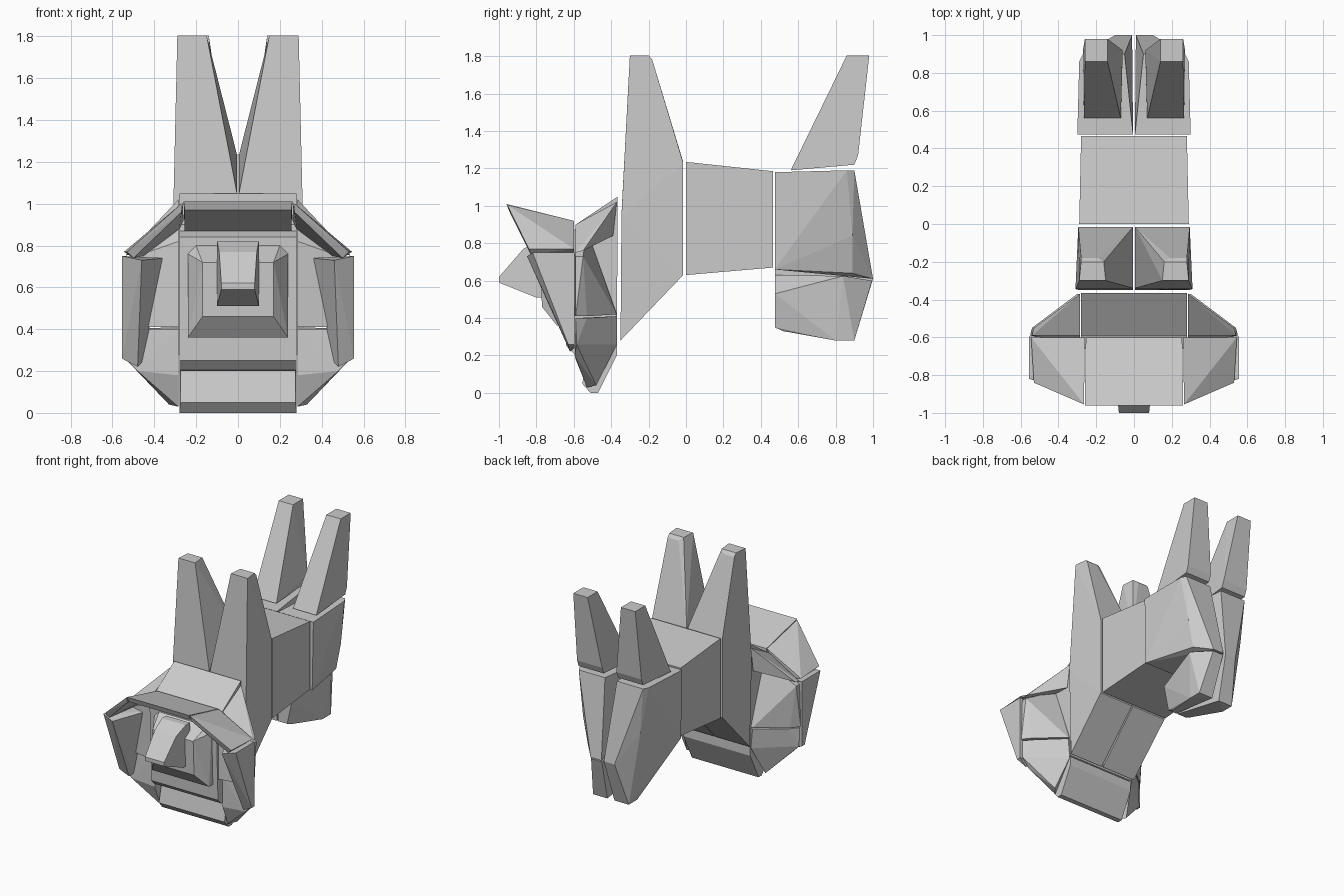
import bpy, bmesh

def hull(name, pts):
    """Faceted convex block through the given corner points."""
    bm = bmesh.new()
    for p in pts:
        bm.verts.new(p)
    res = bmesh.ops.convex_hull(bm, input=bm.verts[:])
    junk = {v for v in res["geom_interior"] + res["geom_unused"]
            if isinstance(v, bmesh.types.BMVert)}
    bmesh.ops.delete(bm, geom=list(junk), context='VERTS')
    bmesh.ops.dissolve_limit(bm, angle_limit=0.02, verts=bm.verts[:], edges=bm.edges[:])
    bmesh.ops.recalc_face_normals(bm, faces=bm.faces[:])
    me = bpy.data.meshes.new(name)
    bm.to_mesh(me)
    bm.free()
    ob = bpy.data.objects.new(name, me)
    bpy.context.collection.objects.link(ob)
    return ob

def pair(name, pts):
    for side, s in (("right", 1), ("left", -1)):
        hull(f"{name}_{side}", [(s * x, y, z) for x, y, z in pts])

def wide(name, profile):
    """Symmetric block: each profile entry is half width, y, z."""
    hull(name, [(s * x, y, z) for x, y, z in profile for s in (1, -1)])

# torso
wide("torso", [(.29, 0, .63), (.29, 0, 1.235), (.28, .465, .67), (.28, .465, 1.185)])

# front legs with shoulders
pair("front_leg", [
    (.15, -.30, 1.805), (.29, -.30, 1.805), (.16, -.20, 1.805), (.28, -.20, 1.805),
    (.19, -.18, 1.78), (.28, -.18, 1.78),
    (.005, -.015, 1.235), (.295, -.015, 1.23), (.295, -.015, .63), (.005, -.015, .63),
    (.005, -.35, .28), (.29, -.35, .28), (.31, -.345, .95), (.005, -.34, 1.05)])

# hips: right is split into two blocks, left is one
hip_top = [(.005, .475, 1.18), (.30, .475, 1.18), (.29, .86, 1.19),
           (.27, .90, 1.19), (.05, .90, 1.19)]
hip_mid = [(.005, .475, .66), (.29, .475, .66), (.24, .89, .84), (.03, .95, .88),
           (.20, .89, .64), (.10, 1.0, .61), (.01, 1.0, .61)]
haunch = [(.005, .475, .35), (.08, .475, .35), (.08, .52, .33), (.15, .80, .28),
          (.15, .90, .28), (.03, .90, .28)]
hull("hip_right", hip_top + hip_mid)
hull("haunch_right", haunch + [(.12, .475, .53), (.005, .475, .63), (.19, .84, .625),
                               (.10, .995, .60), (.01, .995, .60)])
hull("hip_left", [(-x, y, z) for x, y, z in hip_top + hip_mid + haunch])

# hind legs
pair("hind_leg", [
    (.14, .86, 1.805), (.26, .86, 1.805), (.14, .98, 1.805), (.26, .98, 1.805),
    (.07, .56, 1.19), (.265, .56, 1.19), (.06, .90, 1.22), (.27, .90, 1.22),
    (.06, .92, 1.27), (.27, .92, 1.27)])

# head block and face
wide("head", [(.28, -.37, .28), (.28, -.37, .95), (.28, -.59, .87), (.28, -.66, .84),
              (.28, -.64, .25), (.28, -.60, .21), (.28, -.55, .2)])
wide("muzzle", [(.24, -.60, .36), (.24, -.69, .36), (.17, -.77, .46), (.17, -.78, .72),
                (.24, -.66, .76), (.20, -.66, .80)])
wide("nose", [(.10, -.72, .51), (.10, -.80, .51), (.08, -1.0, .59), (.08, -1.0, .62),
              (.09, -.87, .77), (.10, -.77, .82), (.10, -.72, .82)])

# mane, top middle
wide("mane_back_top", [(.28, -.365, 1.05), (.28, -.59, .90), (.28, -.59, .86),
                       (.28, -.365, .62)])
wide("mane_front_top", [(.26, -.96, 1.01), (.255, -.945, .97), (.255, -.60, .92),
                        (.255, -.60, .87)])

# mane, front ring sides
pair("mane_front_corner", [
    (.265, -.955, 1.005), (.27, -.94, .96), (.26, -.60, .92), (.28, -.60, .88),
    (.53, -.84, .77), (.50, -.83, .74), (.545, -.60, .77), (.45, -.60, .75)])
pair("mane_front_side", [
    (.555, -.82, .75), (.555, -.595, .75), (.555, -.595, .26), (.555, -.63, .26),
    (.48, -.62, .22), (.46, -.595, .24), (.46, -.85, .73), (.35, -.60, .74)])

# mane, back ring sides
pair("mane_back_corner", [
    (.285, -.37, 1.02), (.285, -.59, .90), (.29, -.56, .85), (.54, -.59, .75),
    (.53, -.55, .76), (.29, -.39, .84)])
pair("mane_back_side", [
    (.285, -.59, .88), (.54, -.59, .73), (.55, -.59, .41), (.285, -.64, .41),
    (.285, -.64, .82), (.285, -.53, .87), (.54, -.55, .73), (.285, -.37, .42),
    (.30, -.37, .42), (.50, -.53, .41)])
pair("mane_back_lower", [
    (.285, -.59, .40), (.54, -.59, .40), (.54, -.585, .26), (.48, -.595, .20),
    (.285, -.59, .18), (.285, -.53, .03), (.33, -.48, .04), (.285, -.37, .26),
    (.285, -.37, .41), (.30, -.37, .41), (.49, -.53, .40)])

# mane, chin
wide("mane_chin", [(.275, -.555, .05), (.275, -.52, .21), (.28, -.53, .03), (.28, -.51, 0),
                   (.28, -.47, 0), (.28, -.37, .20), (.28, -.37, .27)])
